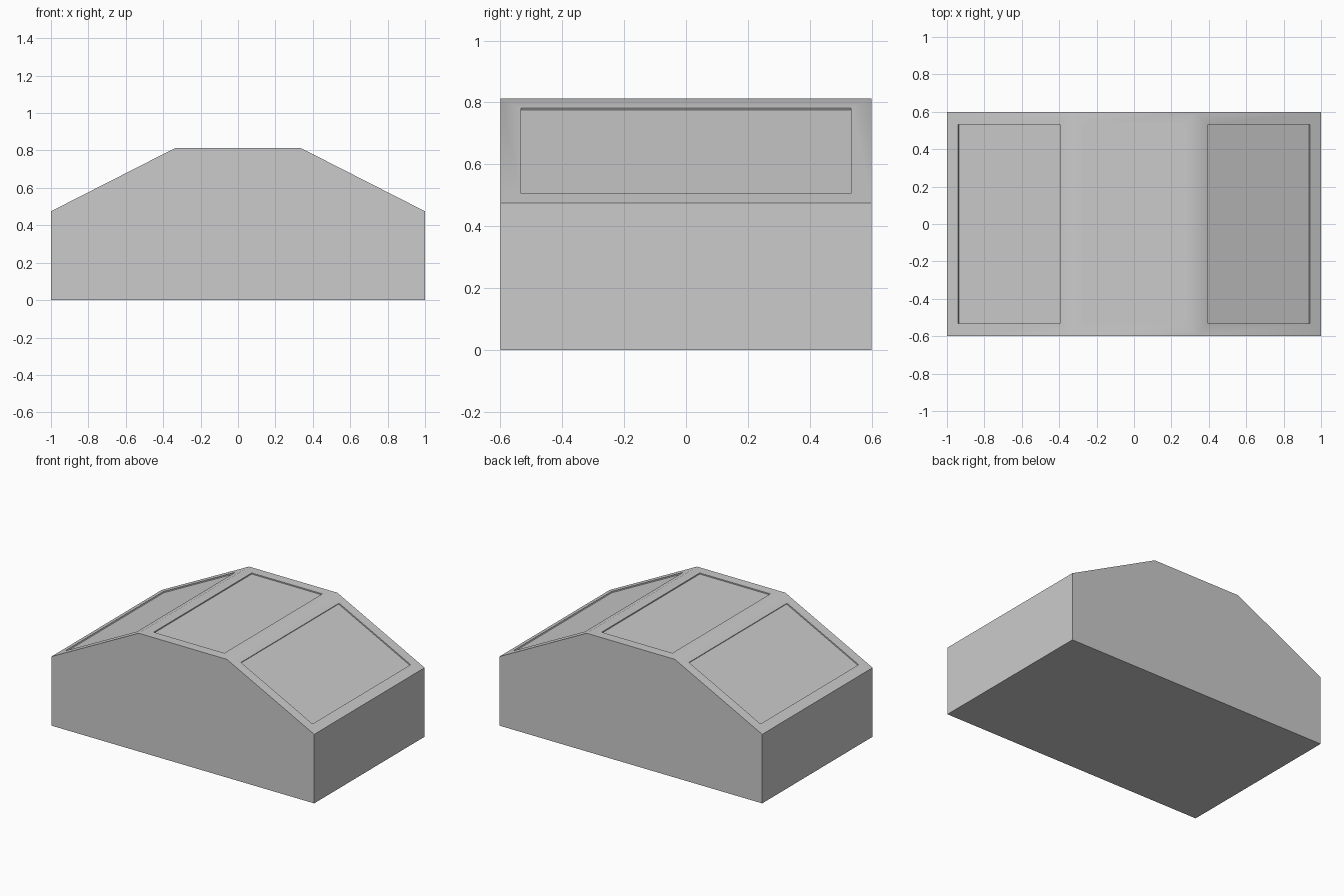
import bpy
import bmesh
from mathutils import Vector

if "Cube" in bpy.data.objects:
    bpy.data.objects.remove(bpy.data.objects["Cube"])

HALF_DEPTH = 0.6
FRAME = 0.067      # border width around each panel
RECESS = 0.008     # panel depth

# Side profile (x, z), counter-clockwise seen from the front
profile = [(-1, 0), (1, 0), (1, 0.475), (0.336, 0.813),
           (-0.336, 0.813), (-1, 0.475)]

bm = bmesh.new()

# Body: extrude the profile from front to back
front = bm.faces.new([bm.verts.new((x, -HALF_DEPTH, z)) for x, z in profile])
ext = bmesh.ops.extrude_face_region(bm, geom=[front], use_keep_orig=True)
moved = [g for g in ext["geom"] if isinstance(g, bmesh.types.BMVert)]
bmesh.ops.translate(bm, verts=moved, vec=Vector((0, 2 * HALF_DEPTH, 0)))
bmesh.ops.recalc_face_normals(bm, faces=bm.faces[:])

# Roof panels: inset the three upward faces, then sink them
panels = [f for f in bm.faces if f.normal.z > 0.5]
bmesh.ops.inset_individual(bm, faces=panels, thickness=FRAME, use_even_offset=True)
sunk = bmesh.ops.extrude_discrete_faces(bm, faces=panels)["faces"]
for f in sunk:
    bmesh.ops.translate(bm, verts=f.verts[:], vec=-f.normal * RECESS)
bmesh.ops.recalc_face_normals(bm, faces=bm.faces[:])

mesh = bpy.data.meshes.new("panelled_body")
bm.to_mesh(mesh)
bm.free()
body = bpy.data.objects.new("panelled_body", mesh)
bpy.context.collection.objects.link(body)

# Soft shading over the shallow roof folds, sharp elsewhere
bpy.context.view_layer.objects.active = body
body.select_set(True)
bpy.ops.object.shade_smooth_by_angle()
